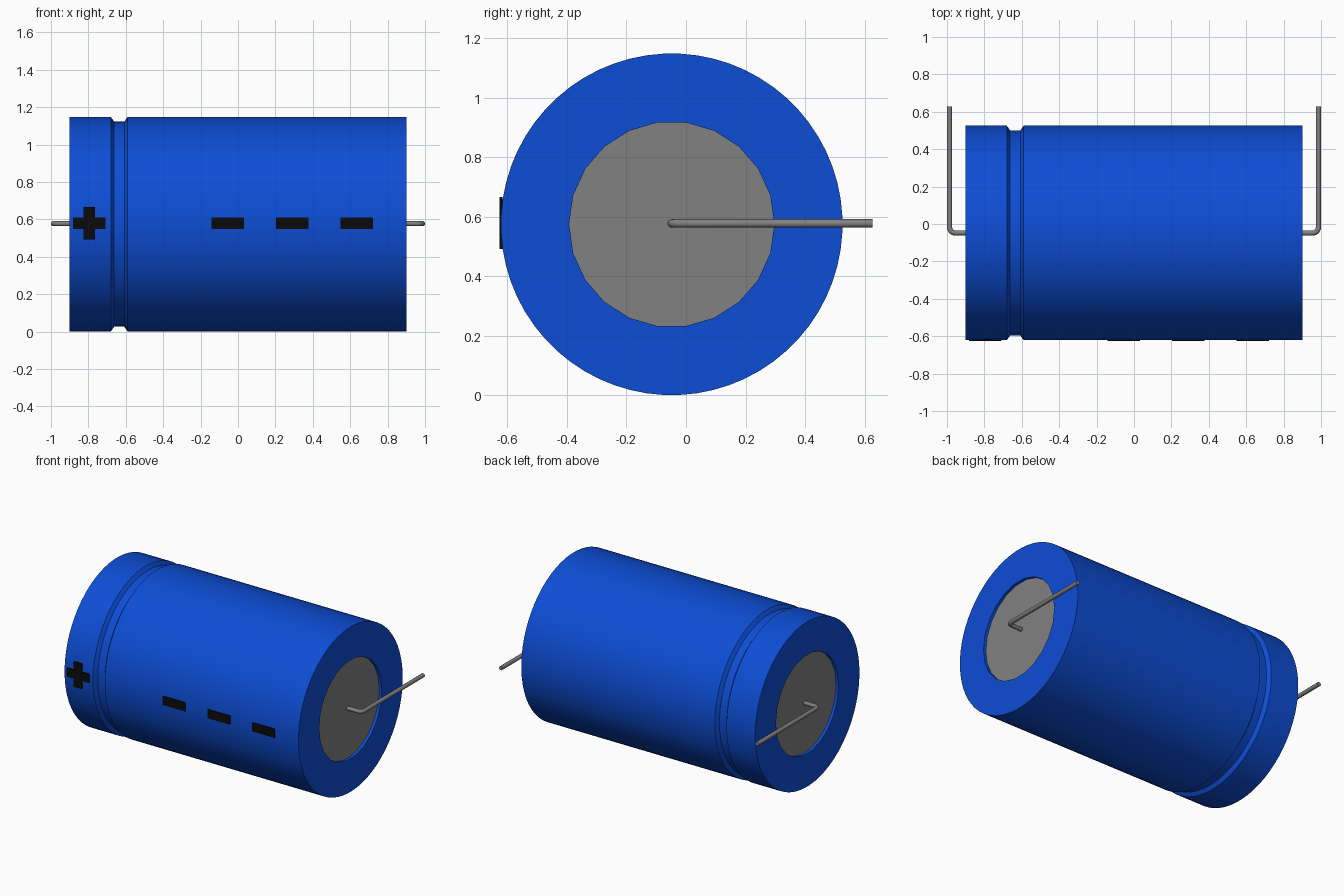
import bpy, bmesh, math
from mathutils import Matrix, Vector

cube = bpy.data.objects.get("Cube")
if cube:
    bpy.data.objects.remove(cube, do_unlink=True)

CY, CZ, R = -0.048, 0.574, 0.574      # can axis and radius
END, HOLE, DEPTH = 0.90, 0.345, 0.03  # can half length, end recess
HOLE_SIDES = 22


def material(name, rgb, rough=0.5):
    m = bpy.data.materials.new(name)
    m.use_nodes = True
    m.diffuse_color = (*rgb, 1)
    bsdf = m.node_tree.nodes["Principled BSDF"]
    bsdf.inputs["Base Color"].default_value = (*rgb, 1)
    bsdf.inputs["Roughness"].default_value = rough
    return m


BLUE = material("sleeve blue", (0.004, 0.075, 0.67))
GREY = material("metal grey", (0.22, 0.22, 0.22))
BLACK = material("marking black", (0.003, 0.003, 0.003))


def finish(name, bm, mat, smooth=True):
    bmesh.ops.recalc_face_normals(bm, faces=bm.faces)
    me = bpy.data.meshes.new(name)
    bm.to_mesh(me)
    bm.free()
    me.materials.append(mat)
    ob = bpy.data.objects.new(name, me)
    bpy.context.collection.objects.link(ob)
    if smooth:
        shade(ob)
    return ob


def shade(ob):
    bpy.ops.object.select_all(action='DESELECT')
    ob.select_set(True)
    bpy.context.view_layer.objects.active = ob
    bpy.ops.object.shade_smooth_by_angle(angle=math.radians(25))


def lathe_x(name, profile, sides, mat, smooth=True):
    """Closed solid of revolution about the can axis from (x, radius) points."""
    bm = bmesh.new()
    rings = []
    for x, r in profile:
        rings.append([bm.verts.new((x, CY + r * math.sin(a), CZ + r * math.cos(a)))
                      for a in (2 * math.pi * (i + 0.5) / sides for i in range(sides))])
    for a, b in zip(rings, rings[1:]):
        for i in range(sides):
            j = (i + 1) % sides
            bm.faces.new((a[i], a[j], b[j], b[i]))
    bm.faces.new(rings[0])
    bm.faces.new(rings[-1])
    return finish(name, bm, mat, smooth)


# Can with crimped groove near the positive end
can = lathe_x("can_sleeve", [(-END, R), (-0.68, R), (-0.662, 0.549),
                             (-0.608, 0.549), (-0.59, R), (END, R)], 64, BLUE, False)

# Round recess cut into both ends, with a metal plate and bent lead in each
for side, label in ((1, "left"), (-1, "right")):
    cutter = lathe_x("recess_cutter", [(side * (END - DEPTH), HOLE), (side * (END + 0.1), HOLE)],
                     HOLE_SIDES, BLUE, False)
    cutter.hide_render = True
    mod = can.modifiers.new("recess", 'BOOLEAN')
    mod.operation, mod.solver, mod.object = 'DIFFERENCE', 'EXACT', cutter
    bpy.context.view_layer.objects.active = can
    bpy.ops.object.modifier_apply(modifier=mod.name)
    bpy.data.objects.remove(cutter, do_unlink=True)

    lathe_x(label + "_end_plate", [(side * (END - DEPTH - 0.005), HOLE),
                                   (side * (END - 0.02), HOLE)], HOLE_SIDES, GREY)

    # Lead path: out of the plate, around a small bend, then straight back
    bend, lx = 0.03, 0.986
    path = [(END - 0.03, CY)]
    path += [(lx - bend + bend * math.sin(t), CY + bend - bend * math.cos(t))
             for t in (math.pi / 2 * k / 6 for k in range(7))]
    path.append((lx, 0.627))
    bm = bmesh.new()
    rings = []
    for k, (x, y) in enumerate(path):
        p, q = path[max(k - 1, 0)], path[min(k + 1, len(path) - 1)]
        d = Vector((q[0] - p[0], q[1] - p[1], 0)).normalized()
        if k == 1:
            d = Vector((1, 0, 0))
        elif k == len(path) - 2:
            d = Vector((0, 1, 0))
        n = Vector((-d.y, d.x, 0))
        ring = []
        for i in range(16):
            a = 2 * math.pi * i / 16
            v = Vector((x, y, CZ + 0.003)) + 0.014 * (n * math.cos(a) + Vector((0, 0, math.sin(a))))
            ring.append(bm.verts.new((side * v.x, v.y, v.z)))
        rings.append(ring)
    for a, b in zip(rings, rings[1:]):
        for i in range(16):
            j = (i + 1) % 16
            bm.faces.new((a[i], a[j], b[j], b[i]))
    bm.faces.new(rings[0])
    bm.faces.new(rings[-1])
    finish(label + "_lead", bm, GREY)
shade(can)


def plate(name, outline):
    """Thin flat marking on the front of the can from (x, z) points."""
    bm = bmesh.new()
    face = bm.faces.new([bm.verts.new((x, -0.6262, z)) for x, z in outline])
    ext = bmesh.ops.extrude_face_region(bm, geom=[face], use_keep_orig=True)
    moved = [g for g in ext["geom"] if isinstance(g, bmesh.types.BMVert)]
    bmesh.ops.translate(bm, verts=moved, vec=(0, 0.0099, 0))
    finish(name, bm, BLACK, False)


# Plus sign and three minus dashes
px, pz, L, w = -0.796, 0.578, 0.087, 0.031
corner = [(L, -w), (L, w), (w, w)]
plus = []
for k in range(4):
    rot = Matrix.Rotation(k * math.pi / 2, 2)
    plus += [(px + v.x, pz + v.y) for v in (rot @ Vector(c) for c in corner)]
plate("plus_mark", plus)
for n, x in enumerate((-0.056, 0.289, 0.634)):
    plate(f"minus_mark_{n + 1}", [(x - L, pz - w), (x + L, pz - w), (x + L, pz + w), (x - L, pz + w)])
